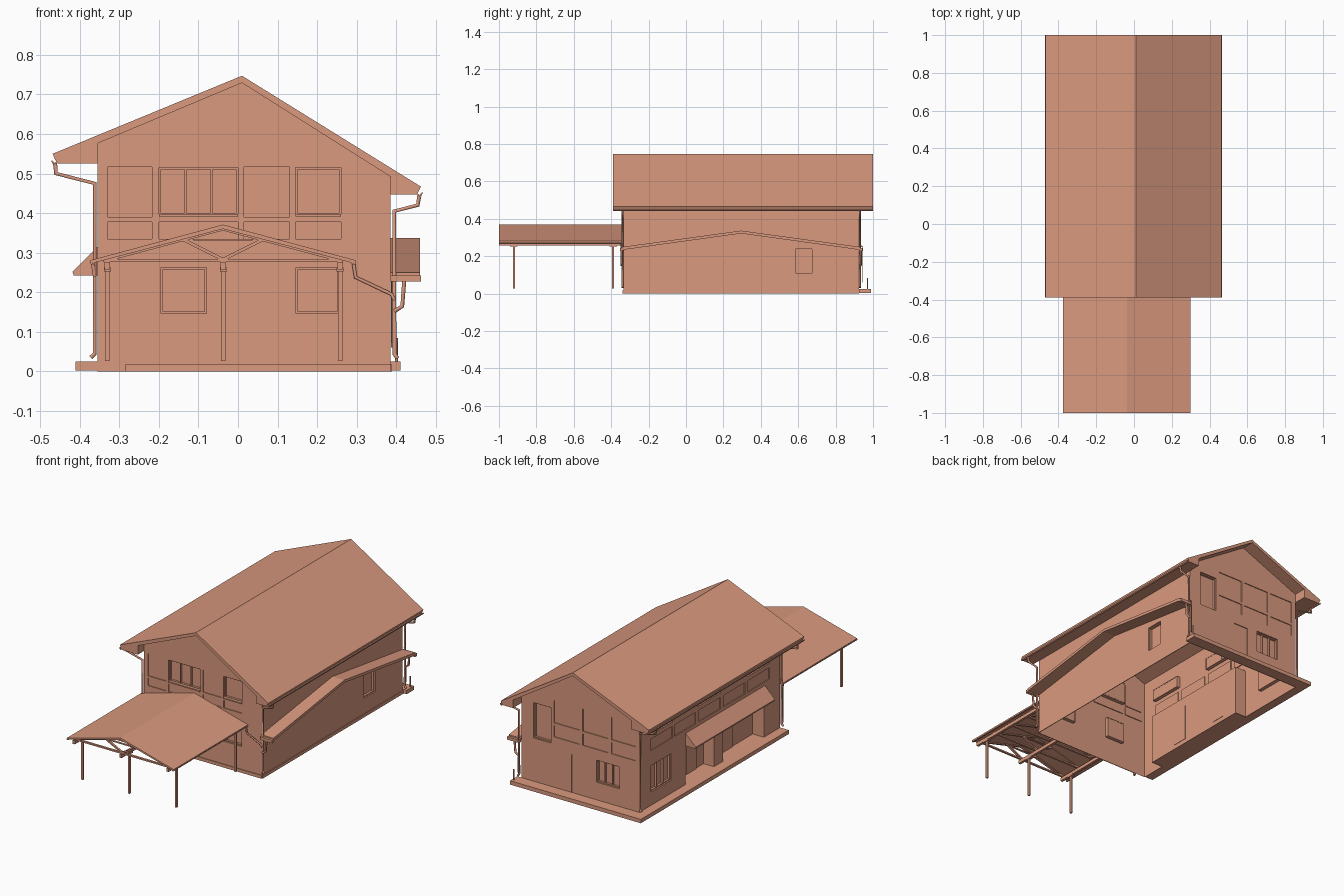
import bpy, bmesh
from mathutils import Vector

if "Cube" in bpy.data.objects:
    bpy.data.objects.remove(bpy.data.objects["Cube"])

mat = bpy.data.materials.new("terracotta")
mat.diffuse_color = (0.70, 0.32, 0.21, 1)
mat.use_nodes = True
mat.node_tree.nodes["Principled BSDF"].inputs["Base Color"].default_value = mat.diffuse_color


def add(name, bm):
    bmesh.ops.recalc_face_normals(bm, faces=bm.faces)
    me = bpy.data.meshes.new(name)
    bm.to_mesh(me)
    bm.free()
    me.materials.append(mat)
    ob = bpy.data.objects.new(name, me)
    bpy.context.collection.objects.link(ob)
    return ob


def box_into(bm, lo, hi):
    vs = bmesh.ops.create_cube(bm, size=1)["verts"]
    for v in vs:
        v.co = Vector([(a + b) / 2 + c * abs(b - a) for a, b, c in zip(lo, hi, v.co)])


def box(name, x0, x1, y0, y1, z0, z1):
    bm = bmesh.new()
    box_into(bm, (x0, y0, z0), (x1, y1, z1))
    return add(name, bm)


def prism(name, pts, a, b, axis="y"):
    """Extrude a (horizontal, z) profile along y or x."""
    bm = bmesh.new()
    vs = [bm.verts.new((p, a, z) if axis == "y" else (a, p, z)) for p, z in pts]
    f = bm.faces.new(vs)
    r = bmesh.ops.extrude_face_region(bm, geom=[f])
    d = Vector((0, b - a, 0) if axis == "y" else (b - a, 0, 0))
    for v in r["geom"]:
        if isinstance(v, bmesh.types.BMVert):
            v.co += d
    return add(name, bm)


def pipe(name, pts, r=0.006):
    cu = bpy.data.curves.new(name, "CURVE")
    cu.dimensions = "3D"
    cu.bevel_depth, cu.bevel_resolution, cu.use_fill_caps = r, 1, True
    sp = cu.splines.new("POLY")
    sp.points.add(len(pts) - 1)
    for p, c in zip(sp.points, pts):
        p.co = (*c, 1)
    cu.materials.append(mat)
    ob = bpy.data.objects.new(name, cu)
    bpy.context.collection.objects.link(ob)


def gutter(name, x, z, y0, y1, r=0.009):
    prism(name, [(x - r, z), (x - r * .7, z - r * .8), (x, z - r * 1.1), (x + r * .7, z - r * .8),
                 (x + r, z), (x + r * .7, z), (x, z - r * .7), (x - r * .7, z)], y0, y1)


# Wall planes: fixed axis, position, outward direction
WALLS = {"front": ("y", -.335, -1), "back": ("y", .925, 1), "left": ("x", -.355, -1), "right": ("x", .385, 1)}
cuts = bmesh.new()


def span(wall, a0, a1, z0, z1, d0, d1):
    ax, p, s = WALLS[wall]
    q = sorted((p + s * d0, p + s * d1))
    if ax == "y":
        return (a0, q[0], z0), (a1, q[1], z1)
    return (q[0], a0, z0), (q[1], a1, z1)


def window(wall, a0, a1, z0, z1, panes=1, sill=False):
    box_into(cuts, *span(wall, a0, a1, z0, z1, -.02, .02))
    bm, t = bmesh.new(), .005
    for z in (z0, z1 - t):
        box_into(bm, *span(wall, a0, a1, z, z + t, -.021, -.008))
    for i in range(panes + 1):
        a = a0 + (a1 - a0 - t) * i / panes
        box_into(bm, *span(wall, a, a + t, z0, z1, -.021, -.008))
    if sill:
        box_into(bm, *span(wall, a0, a1, z0 - .004, z0 + .003, -.02, .008))
    add(wall + "_window_frame", bm)


def panel(wall, a0, a1, z0, z1):
    box_into(cuts, *span(wall, a0, a1, z0, z1, -.005, .02))


# Front windows and infill panels
window("front", -.2, 0, .395, .515, 3, True)
window("front", .145, .26, .395, .515, 1, True)
window("front", -.195, -.08, .147, .262)
window("front", .147, .255, .147, .262)
for a0, a1 in ((-.33, -.217), (.015, .13)):
    panel("front", a0, a1, .39, .517)
for a0, a1 in ((-.33, -.217), (-.2, 0), (.015, .13), (.145, .26)):
    panel("front", a0, a1, .335, .378)
# Back windows, door and panels
window("back", .2, .31, .27, .47)
window("back", -.23, -.085, .125, .25, 3)
panel("back", -.02, .07, .02, .24)
for a0, a1 in ((.02, .18), (-.16, 0), (-.33, -.18)):
    panel("back", a0, a1, .39, .517)
    panel("back", a0, a1, .31, .375)
# Left and right sides
window("left", .64, .82, .1, .25, 3)
for y in (.63, .2, -.24):
    window("left", y, y + .2, .425, .49, 3)
for y in (.63, .42, .2, -.02, -.24):
    panel("left", y, y + .19, .335, .4)
window("right", .58, .68, .105, .245)
# Entrance recess below the left awning
box_into(cuts, (-.42, -.19, -.05), (-.285, .51, .285))

# Walls: solid gable prism with openings cut, left open underneath
solid = prism("wall_solid", [(-.355, 0), (.385, 0), (.385, .492), (.01, .73), (-.355, .577)], -.335, .925)
cutter = add("wall_cutter", cuts)
cutter.hide_render = True
cutter.hide_set(True)
mod = solid.modifiers.new("openings", "BOOLEAN")
mod.operation, mod.object, mod.solver = "DIFFERENCE", cutter, "EXACT"
dg = bpy.context.evaluated_depsgraph_get()
bm = bmesh.new()
bm.from_mesh(solid.evaluated_get(dg).to_mesh())
bmesh.ops.delete(bm, geom=[f for f in bm.faces if f.calc_center_median().z < .001], context="FACES")
me = bpy.data.meshes.new("house_walls")
bm.to_mesh(me)
bm.free()
solid.modifiers.clear()
solid.data = me
solid.name = "house_walls"
if not me.materials:
    me.materials.append(mat)
bpy.data.objects.remove(cutter)

# Main roof with boxed eaves
prism("main_roof", [(-.468, .55), (.01, .747), (.462, .467), (.452, .447), (.385, .447), (.385, .492),
                    (.01, .729), (-.355, .576), (-.355, .525), (-.455, .525), (-.462, .535)], -.39, 1.0)
gutter("left_gutter", -.463, .533, -.39, 1.0)
gutter("right_gutter", .458, .452, -.39, 1.0)

# Entrance awning, pier, doors
prism("entrance_awning", [(-.355, .315), (-.418, .252), (-.415, .243), (-.355, .243)], -.2, .51)
box("entrance_pier", -.35, -.285, .17, .25, .02, .285)
for y in (.32, 0):
    box("entrance_door", -.29, -.283, y, y + .09, .025, .23)

# Plinths and base strips
box("left_plinth", -.41, -.355, -.335, .99, .003, .025)
box("entrance_floor", -.355, -.285, -.19, .51, .003, .025)
box("back_plinth", -.355, .41, .925, .99, .003, .025)
box("front_base", -.285, .385, -.339, -.335, 0, .018)
box("right_base", .385, .389, -.335, .925, 0, .018)

# Gable-shaped canopy along the right wall
prism("right_canopy", [(-.34, .25), (.295, .337), (.93, .25), (.93, .234), (.295, .322), (-.34, .234)], .385, .46, "x")
for y in (-.345, .935):
    box("canopy_gutter", .385, .462, y - .009, y + .009, .227, .243)
    pipe("canopy_downpipe", [(.42, y, .23), (.415, y, .165), (.395, y, .152)])

# Downpipes at the corners
for y in (-.34, .93):
    pipe("left_downpipe", [(-.462, y, .525), (-.46, y, .5), (-.362, y, .475), (-.362, y, .045), (-.372, y, .035)])
    pipe("right_downpipe", [(.458, y, .443), (.454, y, .42), (.395, y, .405), (.395, y, .045), (.403, y, .033)])
pipe("back_standpipe", [(.4, .97, .02), (.4, .97, .085)], .004)
pipe("back_conduit", [(.39, .945, .06), (.39, .945, .25), (.39, .93, .26)], .003)

# Carport roof, posts and beams
prism("carport_roof", [(-.373, .281), (-.038, .371), (.297, .281), (.297, .272), (-.038, .36), (-.373, .272)], -1.0, -.335)
for x in (-.33, -.037, .258):
    box("carport_beam", x - .007, x + .007, -1.0, -.335, .258, .277)
    for y in (-.92, -.39):
        box("carport_post", x - .0055, x + .0055, y - .0055, y + .0055, .027, .262)
        box("post_cap", x - .009, x + .009, y - .02, y + .02, .252, .262)


# Carport trusses
def strut(bm, p, q, y, t=.004):
    p, q = Vector(p), Vector(q)
    n = (q - p).normalized() * t
    vs = [bm.verts.new((a.x + s * n.y, y, a.y - s * n.x)) for a, s in ((p, 1), (q, 1), (q, -1), (p, -1))]
    r = bmesh.ops.extrude_face_region(bm, geom=[bm.faces.new(vs)])
    for v in r["geom"]:
        if isinstance(v, bmesh.types.BMVert):
            v.co.y += .012


for i in range(6):
    bm = bmesh.new()
    y = -.99 + i * .125
    strut(bm, (-.34, .28), (.264, .28), y)
    strut(bm, (-.112, .333), (.036, .333), y, .002)
    for s in (-1, 1):
        strut(bm, (-.038, .36), (-.038 + s * .3, .28), y)
        strut(bm, (-.038, .283), (-.038 + s * .1, .333), y)
    add("carport_truss", bm)
for x, s in ((-.368, 1), (.292, -1)):
    gutter("carport_gutter", x, .277, -1.0, -.335, .007)
pipe("carport_left_pipe", [(-.367, -.345, .272), (-.362, -.345, .24)], .005)
pipe("carport_right_pipe", [(.292, -.345, .272), (.297, -.345, .238), (.388, -.345, .195), (.395, -.345, .18)], .005)
